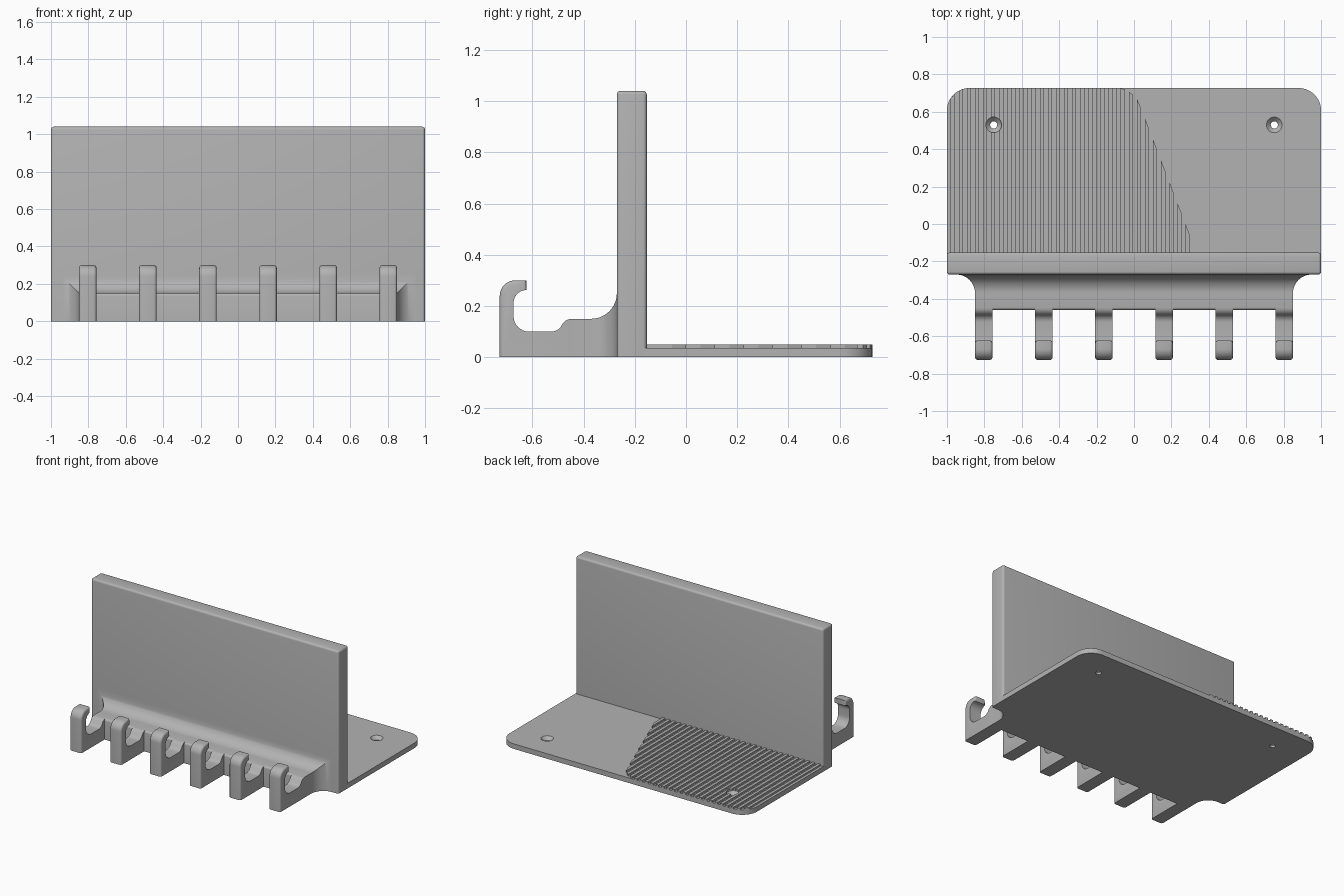
import bpy, bmesh
from math import sin, cos, pi, sqrt, radians

if "Cube" in bpy.data.objects:
    bpy.data.objects.remove(bpy.data.objects["Cube"], do_unlink=True)

grey = bpy.data.materials.new("plain grey")
grey.use_nodes = True
grey.diffuse_color = (0.45, 0.45, 0.45, 1)
grey.node_tree.nodes["Principled BSDF"].inputs["Base Color"].default_value = grey.diffuse_color

WALL_FRONT, WALL_BACK, BACK = -0.27, -0.153, 0.727
PLATE_TOP, RIDGE_TOP, CORNER = 0.037, 0.05, 0.12


def finish(name, bm):
    bmesh.ops.recalc_face_normals(bm, faces=bm.faces)
    mesh = bpy.data.meshes.new(name)
    bm.to_mesh(mesh)
    bm.free()
    obj = bpy.data.objects.new(name, mesh)
    bpy.context.collection.objects.link(obj)
    mesh.materials.append(grey)
    activate(obj)
    return obj


def activate(obj):
    bpy.ops.object.select_all(action='DESELECT')
    obj.select_set(True)
    bpy.context.view_layer.objects.active = obj


def smooth(obj):
    activate(obj)
    bpy.ops.object.shade_smooth_by_angle(angle=radians(35))


def prism(bm, points, offset):
    """Extrude a closed outline along an offset."""
    face = bm.faces.new([bm.verts.new(p) for p in points])
    out = bmesh.ops.extrude_face_region(bm, geom=[face])
    verts = [v for v in out["geom"] if isinstance(v, bmesh.types.BMVert)]
    bmesh.ops.translate(bm, verts=verts, vec=offset)


def loft(bm, rings):
    """Skin a list of equal rings and cap both ends."""
    rows = [[bm.verts.new(p) for p in ring] for ring in rings]
    n = len(rows[0])
    for a, b in zip(rows, rows[1:]):
        for i in range(n):
            bm.faces.new((a[i], a[(i + 1) % n], b[(i + 1) % n], b[i]))
    bm.faces.new(rows[0])
    bm.faces.new(rows[-1])


def arc(cx, cy, r, start, end, steps=8):
    angles = [radians(start + (end - start) * i / steps) for i in range(steps + 1)]
    return [(cx + r * cos(a), cy + r * sin(a)) for a in angles]


def round_edges(bm, width, keep):
    edges = [e for e in bm.edges if keep(e) and e.calc_face_angle(0) > radians(40)]
    bmesh.ops.bevel(bm, geom=edges, offset=width, segments=4, profile=0.5, affect='EDGES')


def off_floor(e):
    return max(v.co.z for v in e.verts) > 0.001


def drill(obj):
    """Cut the two countersunk screw holes."""
    bm = bmesh.new()
    for x in (-0.75, 0.75):
        levels = [(-0.02, 0.019), (0.014, 0.019), (PLATE_TOP, 0.042), (0.09, 0.042)]
        loft(bm, [[(px, py, z) for px, py in arc(x, 0.53, r, 0, 348.75, 31)] for z, r in levels])
    cutter = finish("hole_cutter", bm)
    cutter.hide_render = True
    mod = obj.modifiers.new("holes", 'BOOLEAN')
    mod.operation, mod.solver, mod.object = 'DIFFERENCE', 'EXACT', cutter
    activate(obj)
    bpy.ops.object.modifier_apply(modifier=mod.name)
    bpy.data.objects.remove(cutter, do_unlink=True)


# Upright wall with softened edges
bm = bmesh.new()
prism(bm, [(-1, WALL_FRONT, 0), (1, WALL_FRONT, 0), (1, WALL_BACK, 0), (-1, WALL_BACK, 0)], (0, 0, 1.04))
round_edges(bm, 0.015, off_floor)
smooth(finish("upright_wall", bm))

# Base plate with two rounded back corners
bm = bmesh.new()
outline = [(-1, -0.2), (1, -0.2)]
outline += arc(1 - CORNER, BACK - CORNER, CORNER, 0, 90, 12)
outline += arc(CORNER - 1, BACK - CORNER, CORNER, 90, 180, 12)
prism(bm, [(x, y, 0) for x, y in outline], (0, 0, PLATE_TOP))
plate = finish("base_plate", bm)
drill(plate)
smooth(plate)


# Grip ridges, ending at the slanted boundary or the plate edge
def ridge_end(x):
    if x > 0.02:
        return 0.665 - 2.6 * (x - 0.02)
    if x > -0.09:
        return BACK - 0.062 * ((x + 0.09) / 0.11) ** 2
    if x < CORNER - 1:
        return BACK - CORNER + sqrt(max(0, CORNER ** 2 - (x + 1 - CORNER) ** 2))
    return BACK


bm = bmesh.new()
for i in range(30):
    right = 0.297 - i * 0.0433
    left = right - 0.0215
    prism(bm, [(left, -0.17, PLATE_TOP - 0.01), (right, -0.17, PLATE_TOP - 0.01),
               (right, ridge_end(right), PLATE_TOP - 0.01), (left, ridge_end(left), PLATE_TOP - 0.01)],
          (0, 0, RIDGE_TOP - PLATE_TOP + 0.01))
ridges = finish("grip_ridges", bm)
drill(ridges)

# Front ledge, flaring into the wall with a mitred fillet
bm = bmesh.new()
sections = [(-0.265, 0.1)]
for y, flare in arc(-0.37, 0.1, 0.1, 0, -90, 12):
    sections.append((y, flare))
sections += [(y, h - 0.15) for y, h in arc(-0.445, 0.135, 0.015, 90, 180, 4)]
rings = []
for y, grow in sections:
    w, h = 0.85 + max(grow, 0), 0.15 + grow
    rings.append([(-w, y, 0), (w, y, 0), (w, y, h), (-w, y, h)])
loft(bm, rings)
smooth(finish("front_ledge", bm))

# Row of six upturned hooks
profile = [(-0.40, 0), (-0.727, 0)]
profile += arc(-0.667, 0.24, 0.06, 180, 90)
profile += [(-0.623, 0.30), (-0.623, 0.262)]
profile += arc(-0.623, 0.212, 0.05, 100, 180)
profile += arc(-0.613, 0.16, 0.06, 180, 270)
profile += arc(-0.525, 0.145, 0.045, -90, -40, 4)
profile += arc(-0.445, 0.105, 0.045, 140, 90, 4)
profile += [(-0.40, 0.15)]
for i in range(6):
    x = -0.85 + i * 0.3214
    bm = bmesh.new()
    prism(bm, [(x, y, z) for y, z in profile], (0.093, 0, 0))
    # Soften only the outer sides of the upright and its tip
    rim = [e for e in bm.edges if abs(e.verts[0].co.x - e.verts[1].co.x) < 0.001
           and off_floor(e) and all(v.co.y < -0.6 for v in e.verts)
           and (all(v.co.z > 0.239 and v.co.y < -0.623 + 0.001 for v in e.verts)
                or all(v.co.y < -0.72 for v in e.verts))
           and not all(v.co.z < 0.265 and v.co.y > -0.7 for v in e.verts)]
    bmesh.ops.bevel(bm, geom=rim, offset=0.014, segments=3, profile=0.5, affect='EDGES')
    smooth(finish("hook_%d" % (i + 1), bm))
